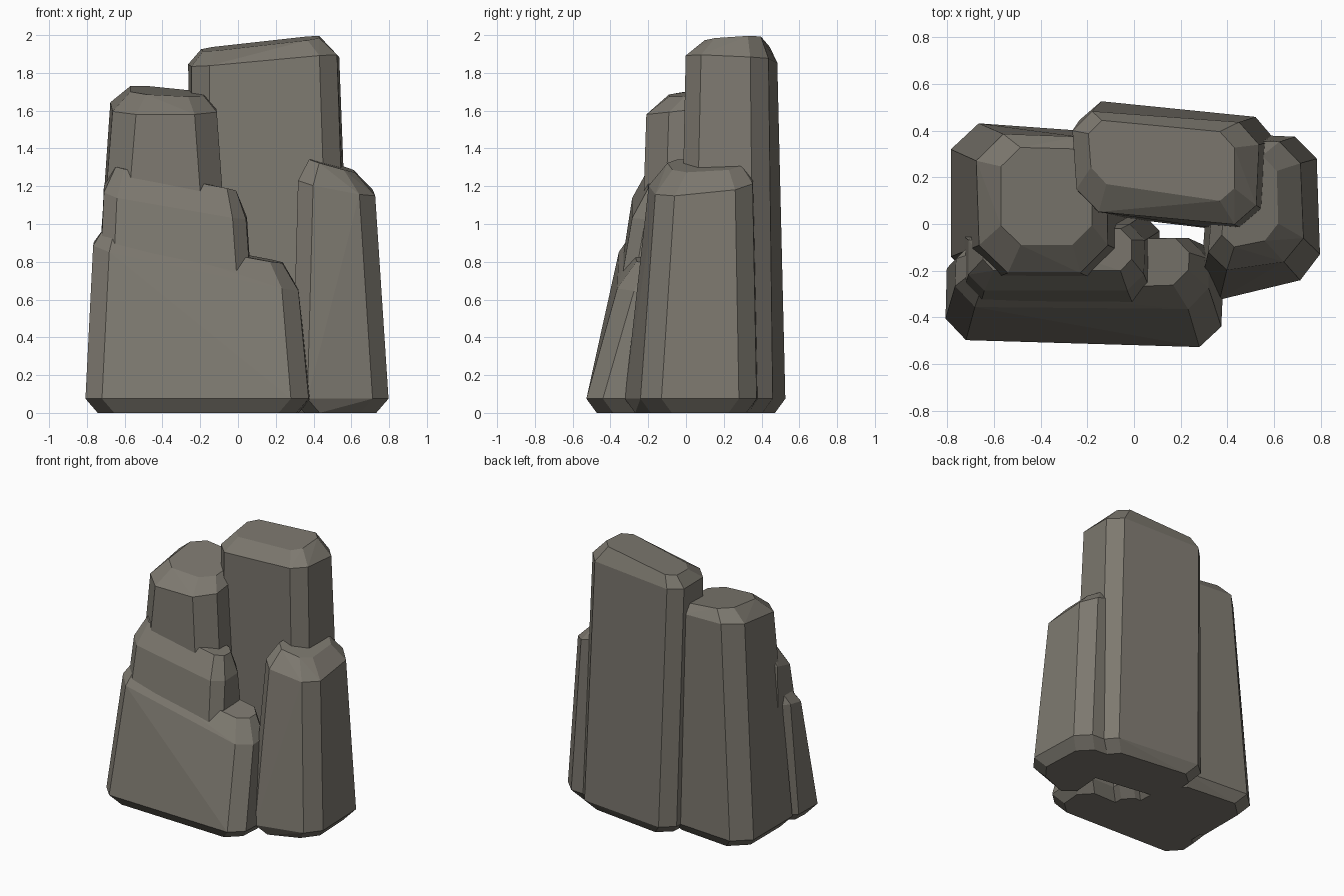
import bpy, bmesh
from mathutils import Vector

if "Cube" in bpy.data.objects:
    bpy.data.objects.remove(bpy.data.objects["Cube"])

stone = bpy.data.materials.new("warm grey stone")
stone.diffuse_color = (0.205, 0.19, 0.16, 1)
stone.use_nodes = True
stone.node_tree.nodes["Principled BSDF"].inputs["Base Color"].default_value = stone.diffuse_color


def chamfer(quad, d):
    """Cut the four corners of a quad, giving an eight-point ring."""
    ring = []
    for i, p in enumerate(quad):
        for q in (quad[i - 1], quad[(i + 1) % 4]):
            ring.append(p + (q - p).normalized() * d)
    return ring


def rock(name, base, shoulder, cap, cut=0.09, foot=0.075):
    """Faceted boulder; corners run front left, front right, back right, back left."""
    low = [Vector((x, y, foot)) for x, y in base]
    mid = [Vector(p) for p in shoulder]
    top = [Vector(p) for p in cap]
    centre = sum(low, Vector()) / 4
    # Undercut foot
    sole = []
    for p in chamfer(low, cut):
        v = p - centre
        sole.append(Vector((p.x - 0.065 * (1 if v.x > 0 else -1),
                            p.y - 0.055 * (1 if v.y > 0 else -1), 0)))
    pts = sole + chamfer(low, cut) + chamfer(mid, cut) + chamfer(top, cut * 0.7)
    bm = bmesh.new()
    for p in pts:
        bm.verts.new(p)
    hull = bmesh.ops.convex_hull(bm, input=bm.verts[:])
    loose = list({g for g in hull["geom_interior"] + hull["geom_unused"]
                  if isinstance(g, bmesh.types.BMVert)})
    bmesh.ops.delete(bm, geom=loose, context='VERTS')
    bmesh.ops.dissolve_limit(bm, angle_limit=0.07, verts=bm.verts[:], edges=bm.edges[:])
    bmesh.ops.recalc_face_normals(bm, faces=bm.faces[:])
    me = bpy.data.meshes.new(name)
    bm.to_mesh(me)
    bm.free()
    me.materials.append(stone)
    ob = bpy.data.objects.new(name, me)
    bpy.context.collection.objects.link(ob)
    return ob


# Tallest column at the back
rock("tall_back_rock",
     [(-0.25, 0.05), (0.58, -0.05), (0.61, 0.45), (-0.23, 0.535)],
     [(-0.24, 0.06, 1.83), (0.52, -0.01, 1.90), (0.54, 0.43, 1.88), (-0.27, 0.49, 1.85)],
     [(-0.18, 0.18, 1.91), (0.43, 0.09, 1.98), (0.43, 0.39, 2.0), (-0.20, 0.45, 1.93)])

# Second column on the left
rock("left_rock",
     [(-0.785, -0.26), (0.0, -0.26), (-0.02, 0.385), (-0.785, 0.44)],
     [(-0.66, -0.21, 1.58), (-0.11, -0.21, 1.58), (-0.12, 0.37, 1.64), (-0.68, 0.39, 1.66)],
     [(-0.57, -0.09, 1.69), (-0.18, -0.09, 1.67), (-0.18, 0.32, 1.70), (-0.57, 0.33, 1.74)],
     cut=0.12)

# Column on the right
rock("right_rock",
     [(0.28, -0.345), (0.80, -0.22), (0.78, 0.37), (0.33, 0.39)],
     [(0.31, -0.21, 1.22), (0.73, -0.15, 1.14), (0.71, 0.35, 1.19), (0.36, 0.36, 1.28)],
     [(0.37, -0.11, 1.34), (0.62, -0.06, 1.27), (0.61, 0.29, 1.29), (0.41, 0.30, 1.35)])

# Stepped slab in the middle
rock("middle_slab",
     [(-0.76, -0.45), (0.11, -0.45), (0.11, 0.04), (-0.76, 0.04)],
     [(-0.71, -0.285, 1.15), (0.04, -0.285, 1.02), (0.05, 0.0, 1.04), (-0.71, 0.0, 1.22)],
     [(-0.65, -0.20, 1.30), (-0.01, -0.20, 1.18), (-0.01, -0.02, 1.17), (-0.64, -0.02, 1.31)],
     cut=0.07)

# Low slab at the front
rock("front_slab",
     [(-0.81, -0.495), (0.37, -0.53), (0.39, -0.09), (-0.80, -0.10)],
     [(-0.77, -0.355, 0.87), (0.32, -0.365, 0.64), (0.32, -0.06, 0.66), (-0.76, -0.06, 0.92)],
     [(-0.72, -0.29, 0.96), (0.23, -0.26, 0.79), (0.24, -0.06, 0.80), (-0.71, -0.07, 0.98)])
